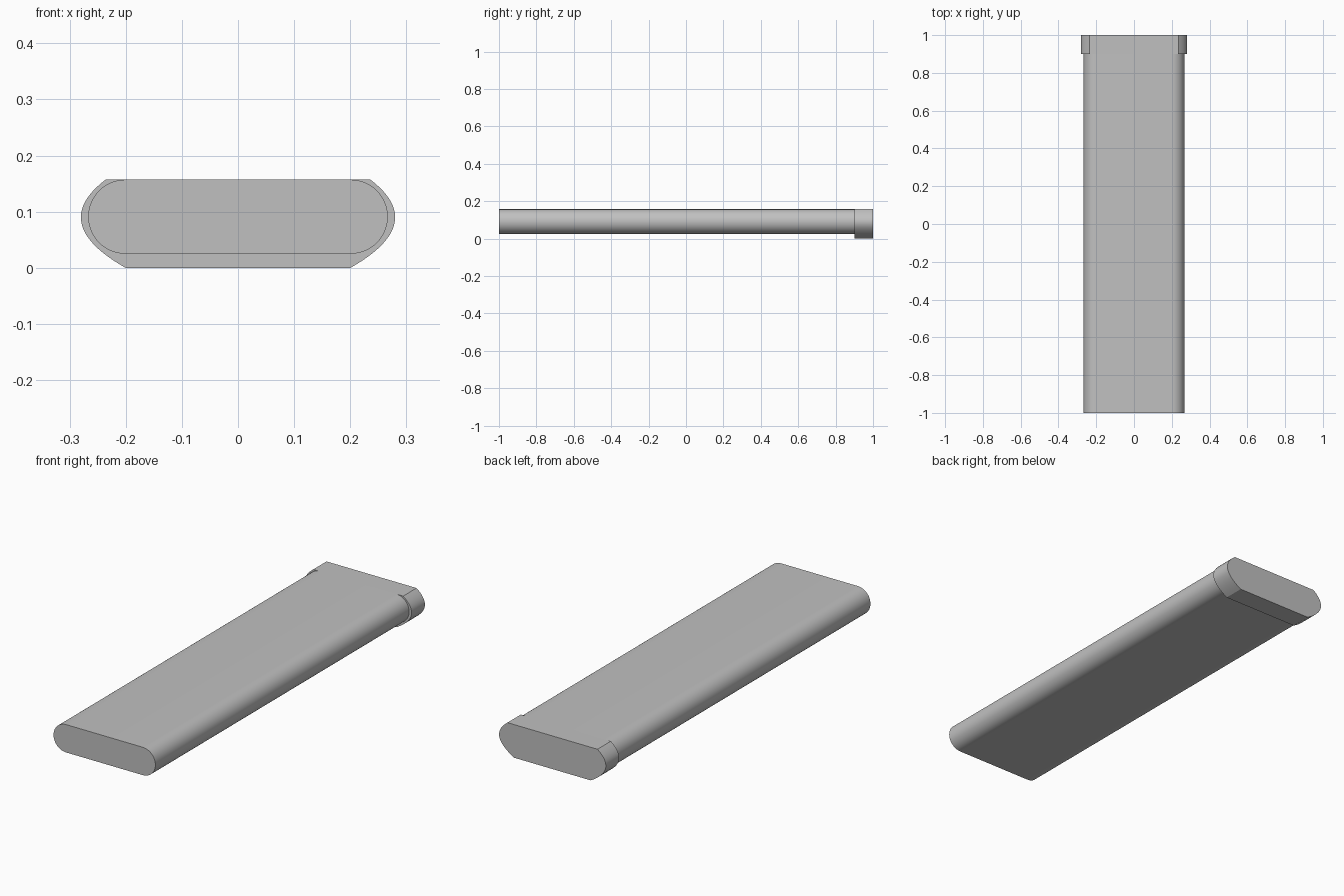
import bpy
import bmesh
import math

cube = bpy.data.objects.get("Cube")
if cube:
    bpy.data.objects.remove(cube)

grey = bpy.data.materials.new("plain grey")
grey.use_nodes = True
colour = (0.53, 0.53, 0.53, 1)
grey.diffuse_color = colour
grey.node_tree.nodes["Principled BSDF"].inputs["Base Color"].default_value = colour


def extrude_profile(name, right_side, y_start, y_end):
    """Mirror a right-hand outline (bottom to top) in x and extrude it along y."""
    outline = right_side + [(-x, z) for x, z in reversed(right_side)]
    bm = bmesh.new()
    face = bm.faces.new([bm.verts.new((x, y_start, z)) for x, z in outline])
    moved = bmesh.ops.extrude_face_region(bm, geom=[face], use_keep_orig=True)["geom"]
    verts = [v for v in moved if isinstance(v, bmesh.types.BMVert)]
    bmesh.ops.translate(bm, verts=verts, vec=(0, y_end - y_start, 0))
    bmesh.ops.recalc_face_normals(bm, faces=bm.faces)
    mesh = bpy.data.meshes.new(name)
    bm.to_mesh(mesh)
    bm.free()
    mesh.materials.append(grey)
    obj = bpy.data.objects.new(name, mesh)
    bpy.context.collection.objects.link(obj)
    bpy.ops.object.select_all(action="DESELECT")
    obj.select_set(True)
    bpy.context.view_layer.objects.active = obj
    bpy.ops.object.shade_smooth_by_angle(angle=math.radians(25))
    return obj


STEPS = 24
TOP = 0.157

# Long bar with fully rounded sides
radius = 0.066
angles = [math.pi * (i / STEPS - 0.5) for i in range(STEPS + 1)]
bar_side = [(0.201 + radius * math.cos(a), TOP - radius + radius * math.sin(a))
            for a in angles]
extrude_profile("bar", bar_side, -1, 0.9)

# Wider end lip with parabolic sides, hanging below the bar
heights = [TOP * i / STEPS for i in range(STEPS + 1)]
lip_side = [(0.28 - 9.8 * (z - 0.09) ** 2, z) for z in heights]
extrude_profile("end_lip", lip_side, 0.9, 1)
